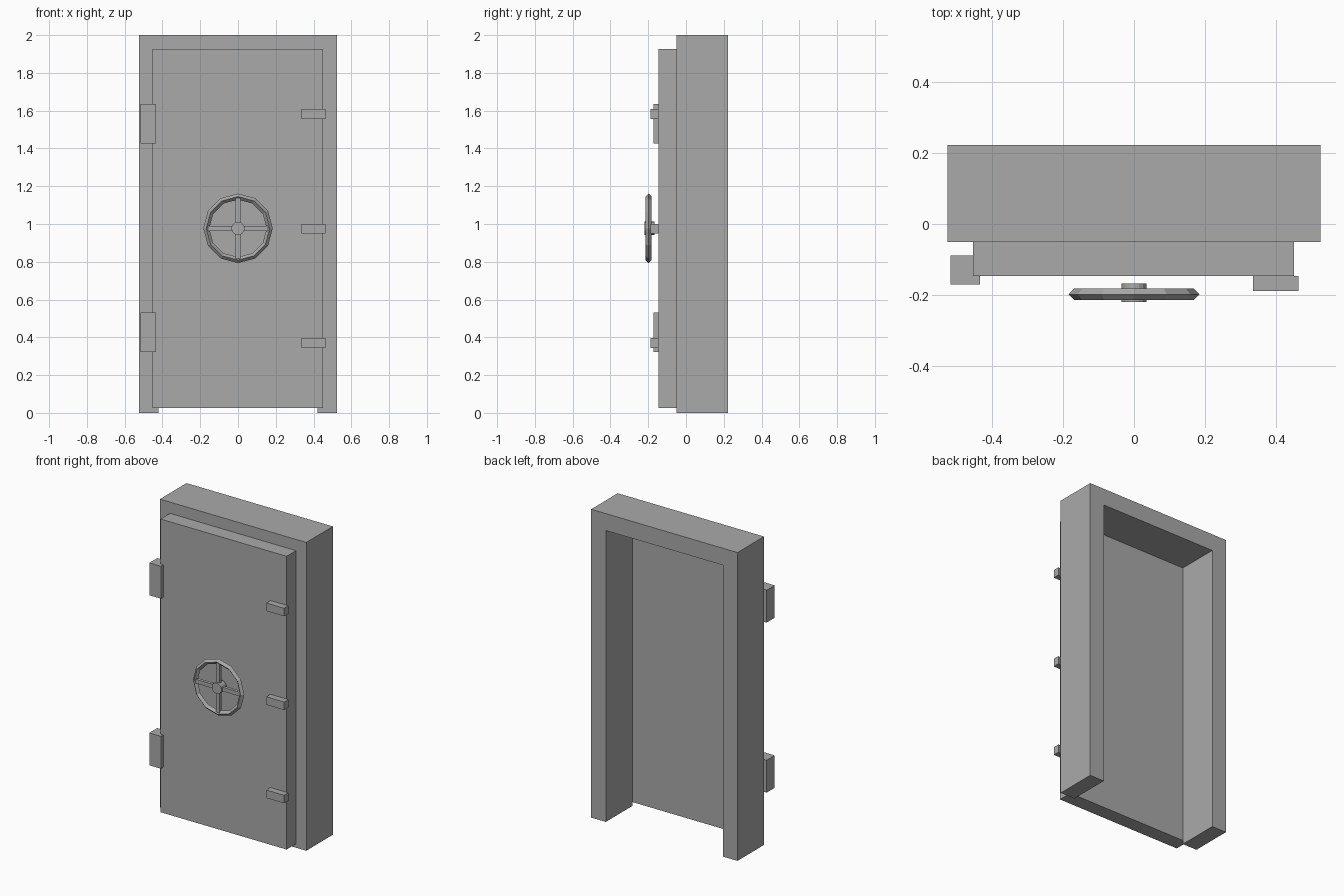
import bpy, bmesh, math
from mathutils import Matrix

if "Cube" in bpy.data.objects:
    bpy.data.objects.remove(bpy.data.objects["Cube"])

steel = bpy.data.materials.new("steel grey")
steel.diffuse_color = (0.4, 0.4, 0.4, 1)
steel.use_nodes = True
steel.node_tree.nodes["Principled BSDF"].inputs["Base Color"].default_value = steel.diffuse_color


def finish(name, bm):
    bmesh.ops.recalc_face_normals(bm, faces=bm.faces)
    mesh = bpy.data.meshes.new(name)
    bm.to_mesh(mesh)
    bm.free()
    mesh.materials.append(steel)
    ob = bpy.data.objects.new(name, mesh)
    bpy.context.collection.objects.link(ob)
    return ob


def box(name, x, y, z):
    """Box from (min, max) pairs."""
    bm = bmesh.new()
    size = [b - a for a, b in (x, y, z)]
    mid = [(a + b) / 2 for a, b in (x, y, z)]
    bmesh.ops.create_cube(bm, size=1, matrix=Matrix.Translation(mid) @ Matrix.Diagonal((*size, 1)))
    return finish(name, bm)


# Door frame: an upside-down U pushed back in depth
bm = bmesh.new()
outline = [(-0.525, 0), (-0.525, 2), (0.525, 2), (0.525, 0),
           (0.42, 0), (0.42, 1.89), (-0.42, 1.89), (-0.42, 0)]
face = bm.faces.new([bm.verts.new((x, -0.05, z)) for x, z in outline])
ext = bmesh.ops.extrude_face_region(bm, geom=[face], use_keep_orig=True)
bmesh.ops.translate(bm, vec=(0, 0.272, 0),
                    verts=[v for v in ext["geom"] if isinstance(v, bmesh.types.BMVert)])
finish("door_frame", bm)

# Door slab
box("door", (-0.453, 0.451), (-0.146, -0.05), (0.025, 1.927))

# Hinges on the left
for i, z in enumerate((0.427, 1.53)):
    box(f"hinge_{i + 1}", (-0.517, -0.434), (-0.171, -0.089), (z - 0.105, z + 0.105))

# Locking bolts on the right
for i, z in enumerate((0.37, 0.975, 1.583)):
    box(f"locking_bolt_{i + 1}", (0.335, 0.463), (-0.188, -0.146), (z - 0.026, z + 0.026))

# Handwheel rim: twelve sides, diamond section
WY, WZ = -0.198, 0.977
bm = bmesh.new()
rings = []
for i in range(12):
    a = math.tau * i / 12
    ring = []
    for r, y in ((0.184, 0), (0.168, -0.016), (0.152, 0), (0.168, 0.016)):
        ring.append(bm.verts.new((r * math.cos(a), WY + y, WZ + r * math.sin(a))))
    rings.append(ring)
for i in range(12):
    p, q = rings[i], rings[(i + 1) % 12]
    for k in range(4):
        m = (k + 1) % 4
        bm.faces.new((p[k], p[m], q[m], q[k]))
finish("wheel_rim", bm)

# Handwheel spokes
box("wheel_spoke_horizontal", (-0.16, 0.16), (WY - 0.01, WY + 0.01), (WZ - 0.013, WZ + 0.013))
box("wheel_spoke_vertical", (-0.013, 0.013), (WY - 0.01, WY + 0.01), (WZ - 0.16, WZ + 0.16))

# Handwheel hub
bm = bmesh.new()
bmesh.ops.create_cone(bm, cap_ends=True, segments=16, radius1=0.035, radius2=0.035, depth=0.052,
                      matrix=Matrix.Translation((0, -0.193, WZ)) @ Matrix.Rotation(math.pi / 2, 4, 'X'))
finish("wheel_hub", bm)
